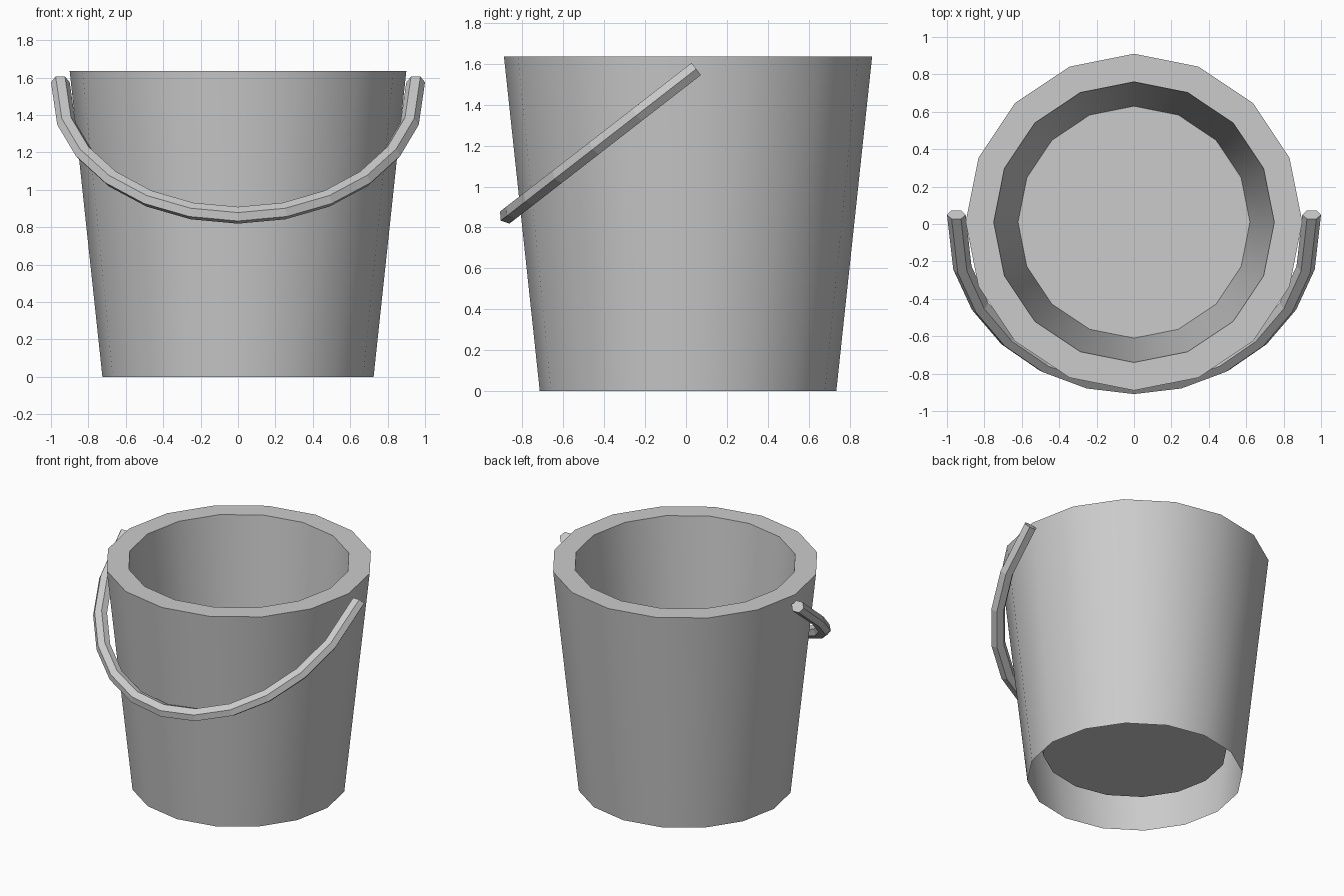
import bpy, bmesh
from math import sin, cos, pi, radians
from mathutils import Vector

if "Cube" in bpy.data.objects:
    bpy.data.objects.remove(bpy.data.objects["Cube"])

SIDES = 16
CENTRE_Y = 0.01


def make_object(name, bm):
    mesh = bpy.data.meshes.new(name)
    bm.to_mesh(mesh)
    bm.free()
    obj = bpy.data.objects.new(name, mesh)
    bpy.context.collection.objects.link(obj)
    return obj


def bridge(bm, a, b):
    n = len(a)
    for i in range(n):
        j = (i + 1) % n
        bm.faces.new((a[i], a[j], b[j], b[i]))


# Pail: outer wall, thick rim, inner wall and raised floor, open underneath
bm = bmesh.new()
profile = [(0.725, 0.0), (0.90, 1.635), (0.75, 1.635), (0.62, 0.20)]
rings = [[bm.verts.new((r * cos(2 * pi * i / SIDES),
                        CENTRE_Y + r * sin(2 * pi * i / SIDES), z))
          for i in range(SIDES)] for r, z in profile]
for a, b in zip(rings, rings[1:]):
    bridge(bm, a, b)
bm.faces.new(rings[-1])
pail = make_object("pail", bm)
bpy.context.view_layer.objects.active = pail
pail.select_set(True)
bpy.ops.object.shade_smooth_by_angle(angle=radians(40))

# Handle: hexagonal bar swept along a half ellipse, hanging to the front
bm = bmesh.new()
down = Vector((0, -0.79, -0.613)).normalized()
side = Vector((1, 0, 0))
perp = side.cross(down)
pivot = Vector((0, 0.05, 1.575))
HALF_W, DEPTH, LEAD, STEPS = 0.95, 1.08, 0.08, 12
rings = []
for k in range(STEPS + 1):
    t = pi * k / STEPS
    lead = 0 if k in (0, STEPS) else LEAD
    p = pivot + side * (HALF_W * cos(t)) + down * (lead + DEPTH * sin(t))
    out = (side * (DEPTH * cos(t)) + down * (HALF_W * sin(t))).normalized()
    rings.append([bm.verts.new(p + out * (0.05 * cos(pi * i / 3))
                               + perp * (0.0433 * sin(pi * i / 3)))
                  for i in range(6)])
for a, b in zip(rings, rings[1:]):
    bridge(bm, a, b)
bm.faces.new(rings[0])
bm.faces.new(rings[-1])
bmesh.ops.recalc_face_normals(bm, faces=bm.faces)
make_object("handle", bm)
